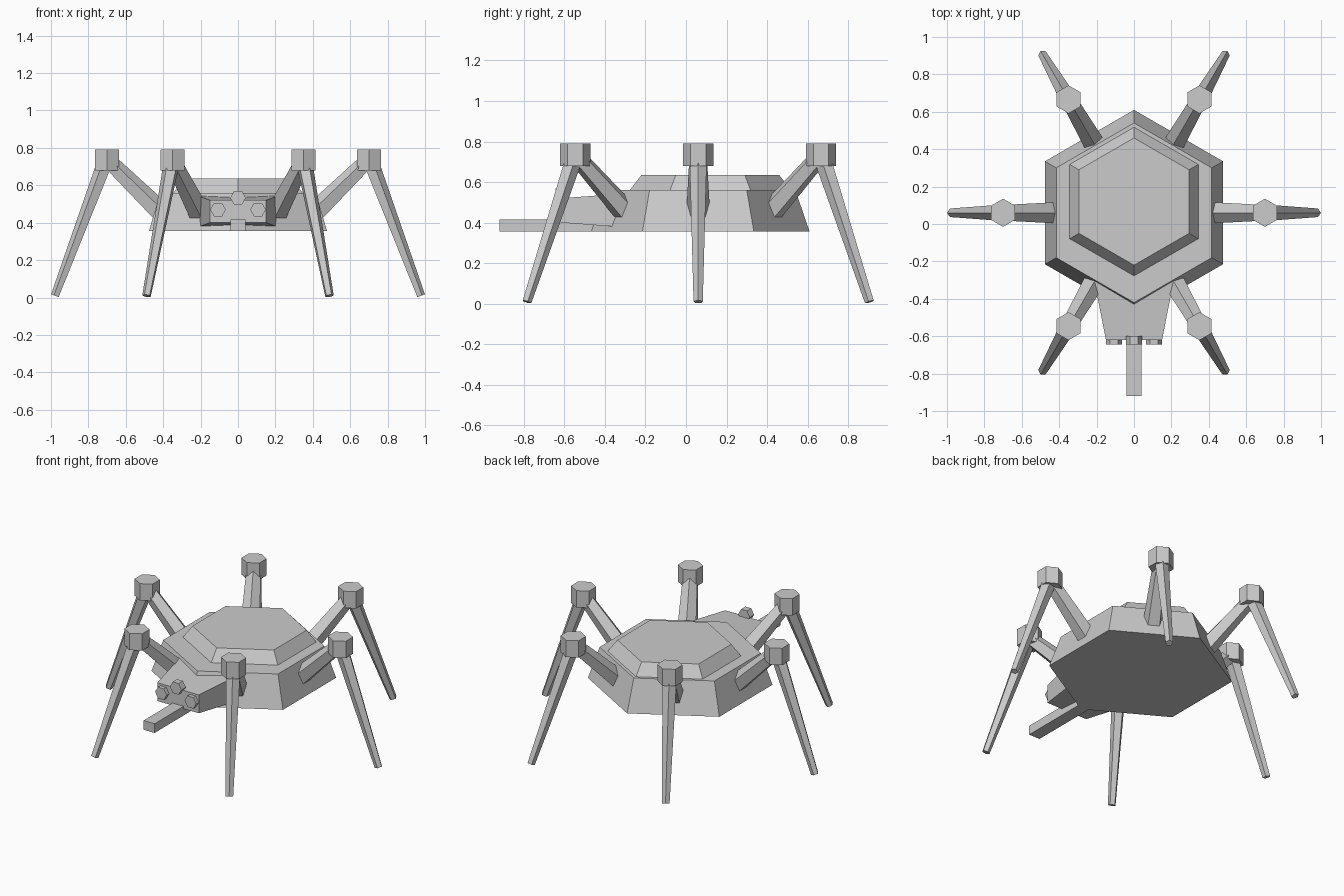
import bpy, bmesh
from math import cos, sin, pi
from mathutils import Vector

if "Cube" in bpy.data.objects:
    bpy.data.objects.remove(bpy.data.objects["Cube"])

CY = 0.06  # body centre on y


def make_object(name, rings):
    """Skin a list of equally sized vertex rings and cap both ends."""
    bm = bmesh.new()
    loops = [[bm.verts.new(p) for p in ring] for ring in rings]
    n = len(loops[0])
    for a, b in zip(loops, loops[1:]):
        for i in range(n):
            j = (i + 1) % n
            bm.faces.new((a[i], a[j], b[j], b[i]))
    bm.faces.new(loops[0])
    bm.faces.new(loops[-1])
    bmesh.ops.recalc_face_normals(bm, faces=bm.faces)
    mesh = bpy.data.meshes.new(name)
    bm.to_mesh(mesh)
    bm.free()
    obj = bpy.data.objects.new(name, mesh)
    bpy.context.collection.objects.link(obj)
    return obj


def frustum(name, p0, p1, r0, r1, sides, up):
    """Tapered prism from p0 to p1 with one corner pointing towards up."""
    p0, p1, up = Vector(p0), Vector(p1), Vector(up)
    axis = (p1 - p0).normalized()
    u = (up - axis * up.dot(axis)).normalized()
    v = axis.cross(u)
    angles = [2 * pi * i / sides for i in range(sides)]
    return make_object(name, [[p + r * (u * cos(a) + v * sin(a)) for a in angles]
                              for p, r in ((p0, r0), (p1, r1))])


def box_ring(y, half_x, z0, z1):
    return [(-half_x, y, z0), (half_x, y, z0), (half_x, y, z1), (-half_x, y, z1)]


# Hexagonal body and raised shell plate
frustum("body", (0, CY, 0.355), (0, CY, 0.56), 0.55, 0.48, 6, (0, 1, 0))
frustum("shell_plate", (0, 0.12, 0.55), (0, 0.12, 0.635), 0.405, 0.34, 6, (0, 1, 0))

# Tapered head and forward snout bar
make_object("head", [box_ring(-0.62, 0.15, 0.40, 0.52), box_ring(-0.28, 0.217, 0.375, 0.545)])
make_object("snout", [box_ring(-0.92, 0.04, 0.356, 0.416), box_ring(-0.42, 0.04, 0.356, 0.416)])

# Three hexagonal eyes
for name, x, z in (("left_eye", -0.107, 0.47), ("right_eye", 0.107, 0.47), ("top_eye", 0, 0.533)):
    frustum(name, (x, -0.645, z), (x, -0.60, z), 0.042, 0.042, 6, (1, 0, 0))

# Six legs around the body: thigh, knee and shin
for k in range(6):
    a = k * pi / 3

    def at(r, z):
        return (r * cos(a), CY + r * sin(a), z)

    frustum(f"thigh_{k + 1}", at(0.40, 0.44), at(0.69, 0.725), 0.061, 0.045, 5, (0, 0, 1))
    frustum(f"knee_{k + 1}", at(0.70, 0.68), at(0.70, 0.79), 0.075, 0.075, 6, (0, 1, 0))
    frustum(f"shin_{k + 1}", at(0.705, 0.73), at(0.977, 0.009), 0.045, 0.024, 5, (0, 0, 1))
